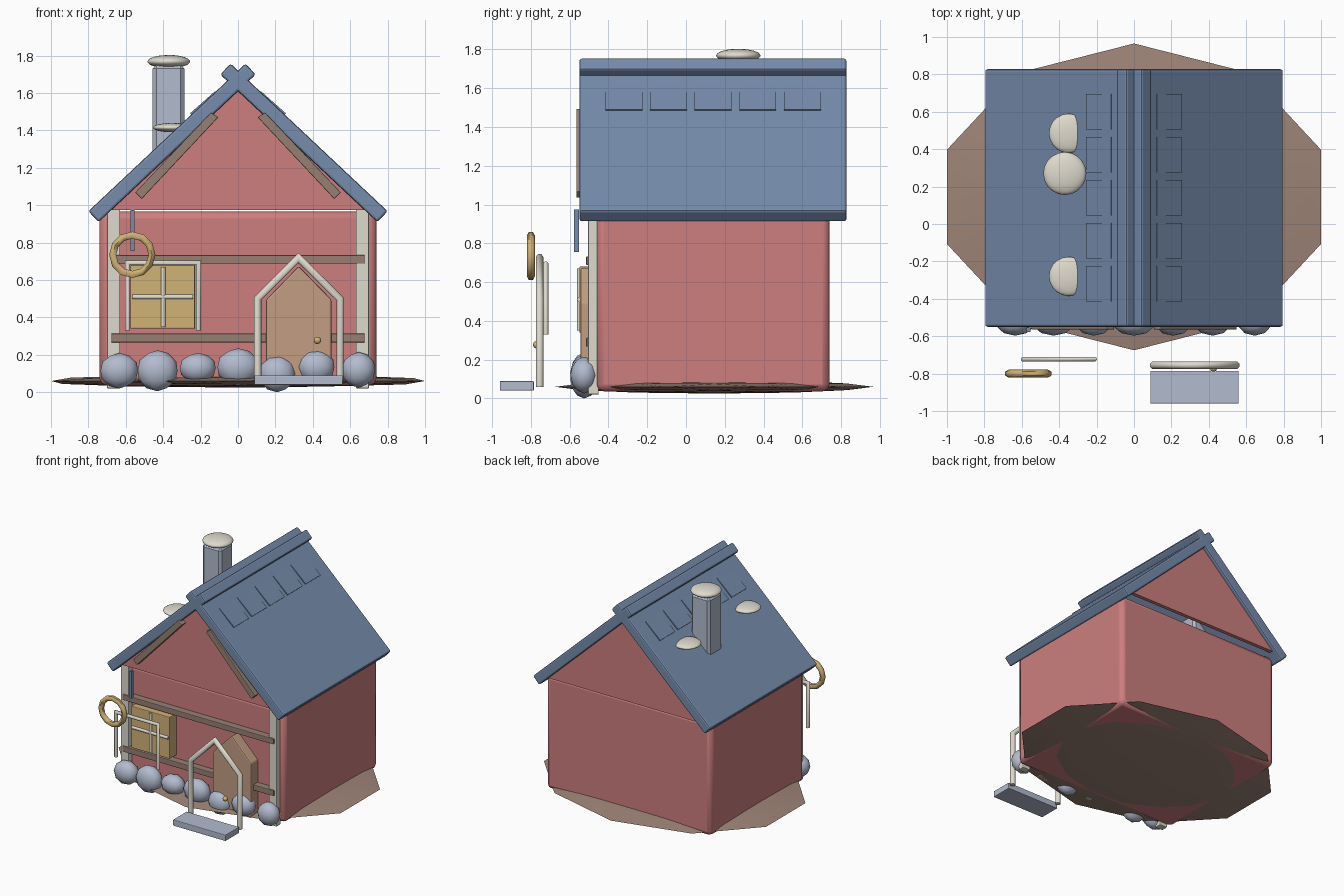
import bpy, bmesh, math
from mathutils import Matrix, Vector

cube = bpy.data.objects.get("Cube")
if cube:
    bpy.data.objects.remove(cube, do_unlink=True)


def material(name, rgb):
    lin = [((c / 255 + 0.055) / 1.055) ** 2.4 for c in rgb] + [1.0]
    m = bpy.data.materials.new(name)
    m.use_nodes = True
    m.diffuse_color = lin
    bsdf = next(n for n in m.node_tree.nodes if n.type == 'BSDF_PRINCIPLED')
    bsdf.inputs["Base Color"].default_value = lin
    return m


RED = material("wall_red", (205, 126, 126))
BLUE = material("roof_blue", (118, 140, 172))
CREAM = material("cream", (222, 218, 206))
BROWN = material("timber_brown", (150, 128, 116))
EARTH = material("earth_brown", (158, 132, 119))
STONE = material("stone_grey", (178, 187, 206))
TAN = material("door_tan", (194, 158, 131))
GOLD = material("straw_gold", (209, 178, 118))


def finish(name, bm, mat, bevel=0.0, segments=2, smooth=False):
    bmesh.ops.recalc_face_normals(bm, faces=bm.faces)
    me = bpy.data.meshes.new(name)
    bm.to_mesh(me)
    bm.free()
    me.materials.append(mat)
    ob = bpy.data.objects.new(name, me)
    bpy.context.collection.objects.link(ob)
    if bevel:
        mod = ob.modifiers.new("Bevel", 'BEVEL')
        mod.width, mod.segments = bevel, segments
    if smooth:
        bpy.ops.object.select_all(action='DESELECT')
        ob.select_set(True)
        bpy.context.view_layer.objects.active = ob
        bpy.ops.object.shade_smooth_by_angle(angle=math.radians(60))
    return ob


def prism(name, outline, y0, y1, mat, **kw):
    """Extrude an (x, z) outline from y0 to y1."""
    bm = bmesh.new()
    face = bm.faces.new([bm.verts.new((x, y0, z)) for x, z in outline])
    new = bmesh.ops.extrude_face_region(bm, geom=[face])["geom"]
    verts = [v for v in new if isinstance(v, bmesh.types.BMVert)]
    bmesh.ops.translate(bm, verts=verts, vec=(0, y1 - y0, 0))
    return finish(name, bm, mat, **kw)


def box(name, x, y, z, mat, **kw):
    outline = [(x[0], z[0]), (x[1], z[0]), (x[1], z[1]), (x[0], z[1])]
    return prism(name, outline, y[0], y[1], mat, **kw)


def blob(name, centre, radii, mat, subdivisions=3):
    bm = bmesh.new()
    bmesh.ops.create_icosphere(bm, subdivisions=subdivisions, radius=1,
                               matrix=Matrix.LocRotScale(Vector(centre), None, Vector(radii)))
    return finish(name, bm, mat, smooth=True)


def sweep(name, path, radius, mat, sides=8, closed=False):
    """Round bar mitred along a path of (x, y, z) points in a plane facing y."""
    pts = [Vector(p) for p in path]
    n = len(pts)
    across = Vector((0, 1, 0))
    bm = bmesh.new()
    rings = []
    for i, p in enumerate(pts):
        a = pts[i - 1] if closed or i else None
        b = pts[(i + 1) % n] if closed or i < n - 1 else None
        before = (p - a).normalized() if a else (b - p).normalized()
        after = (b - p).normalized() if b else before
        side = (before + after).normalized().cross(across)
        side /= side.dot(after.cross(across))
        turns = [2 * math.pi * (k + 0.5) / sides for k in range(sides)]
        rings.append([bm.verts.new(p + radius * (side * math.cos(t) + across * math.sin(t)))
                      for t in turns])
    for i in range(n if closed else n - 1):
        r, s = rings[i], rings[(i + 1) % n]
        for k in range(sides):
            m = (k + 1) % sides
            bm.faces.new((r[k], r[m], s[m], s[k]))
    if not closed:
        bm.faces.new(rings[0])
        bm.faces.new(rings[-1])
    return finish(name, bm, mat, smooth=True)


# Ground and house body
blob("ground", (0, 0.145, 0.06), (1.05, 0.82, 0.035), EARTH, 2)
box("house_body", (-0.74, 0.74), (-0.46, 0.74), (0.037, 0.965), RED, bevel=0.035, smooth=True)

# Gable boards at each end
for name, y in (("front_gable", -0.52), ("back_gable", 0.77)):
    prism(name, [(-0.71, 0.975), (0.71, 0.975), (0, 1.635)], y, y + 0.03, RED)

# Roof slabs crossing at the ridge, with a row of raised shingles on each
eave, ridge = Vector((0.80, 0.968)), Vector((-0.04, 1.757))
along = (ridge - eave).normalized()
normal = Vector((along.y, -along.x))
for label, sx in (("left", 1), ("right", -1)):
    def mirrored(points):
        return [(sx * p.x, p.y) for p in points]
    slab = [eave, ridge, ridge - normal * 0.08, eave - normal * 0.08]
    prism(label + "_roof", mirrored(slab), -0.55, 0.828, BLUE, bevel=0.012)
    low = eave + along * ((0.80 - 0.25) / -along.x)
    high = eave + along * ((0.80 - 0.12) / -along.x)
    shingle = [low + normal * 0.009, high + normal * 0.004,
               high - normal * 0.01, low - normal * 0.01]
    for i in range(5):
        y = -0.415 + 0.23 * i
        prism(f"{label}_shingle_{i + 1}", mirrored(shingle), y, y + 0.19, BLUE)

# Chimney and snow
box("chimney", (-0.457, -0.287), (0.185, 0.355), (1.0, 1.75), STONE, bevel=0.02, segments=1)
blob("chimney_snow", (-0.37, 0.27, 1.768), (0.115, 0.115, 0.035), CREAM)
for i, y in enumerate((0.485, -0.28)):
    blob(f"roof_snow_{i + 1}", (-0.35, y, 1.415), (0.105, 0.105, 0.025), CREAM)

# Timber frame on the front
for label, x in (("right", -0.665), ("left", 0.665)):
    box(label + "_corner_post", (x - 0.035, x + 0.035), (-0.505, -0.45), (0.02, 0.98), CREAM,
        bevel=0.006)
for label, z in (("lower", 0.29), ("upper", 0.71)):
    box(label + "_beam", (-0.68, 0.68), (-0.515, -0.45), (z - 0.023, z + 0.023), BROWN,
        bevel=0.005)
for label, sx in (("right", -1), ("left", 1)):
    brace = [(0.55, 1.068), (0.515, 1.033), (0.105, 1.47), (0.145, 1.495)]
    prism(label + "_gable_brace", [(sx * x, z) for x, z in brace], -0.565, -0.51, BROWN,
          bevel=0.005)

# Door, porch frame, knob and step
door = [(0.15, 0.05), (0.50, 0.05), (0.50, 0.495), (0.325, 0.675), (0.15, 0.495)]
prism("door", door, -0.545, -0.45, TAN, bevel=0.01)
porch = [(0.105, 0.06), (0.105, 0.50), (0.323, 0.718), (0.545, 0.50), (0.545, 0.06)]
sweep("door_frame", [(x, -0.755, z) for x, z in porch], 0.021, CREAM)
blob("door_knob", (0.425, -0.77, 0.277), (0.02, 0.02, 0.02), GOLD, 2)
box("door_step", (0.087, 0.56), (-0.96, -0.785), (0.04, 0.09), STONE, bevel=0.005)

# Window with glazing bars and a standing frame
box("window_pane", (-0.575, -0.23), (-0.55, -0.45), (0.34, 0.68), GOLD, bevel=0.005)
sweep("window_upright_bar", [(-0.40, -0.55, 0.35), (-0.40, -0.55, 0.67)], 0.013, CREAM)
sweep("window_cross_bar", [(-0.565, -0.55, 0.51), (-0.24, -0.55, 0.51)], 0.013, CREAM)
frame = [(-0.59, 0.33), (-0.59, 0.692), (-0.212, 0.692), (-0.212, 0.33)]
sweep("window_frame", [(x, -0.723, z) for x, z in frame], 0.014, CREAM)

# Wreath and its hanger
turns = [2 * math.pi * i / 12 for i in range(12)]
sweep("wreath", [(-0.565 + 0.105 * math.cos(t), -0.80, 0.735 + 0.105 * math.sin(t))
                 for t in turns], 0.021, GOLD, 6, True)
box("wreath_hanger", (-0.575, -0.553), (-0.577, -0.553), (0.755, 0.975), BLUE)

# Boulders along the front wall: x, z, width radius, height radius
boulders = [(-0.635, 0.115, 0.105, 0.095), (-0.43, 0.115, 0.112, 0.11),
            (-0.215, 0.13, 0.10, 0.08), (0, 0.135, 0.115, 0.10),
            (0.21, 0.098, 0.10, 0.098), (0.42, 0.135, 0.10, 0.09),
            (0.645, 0.12, 0.092, 0.095)]
for i, (x, z, rx, rz) in enumerate(boulders):
    blob(f"boulder_{i + 1}", (x, -0.525, z), (rx, 0.072, rz), STONE, 2)
